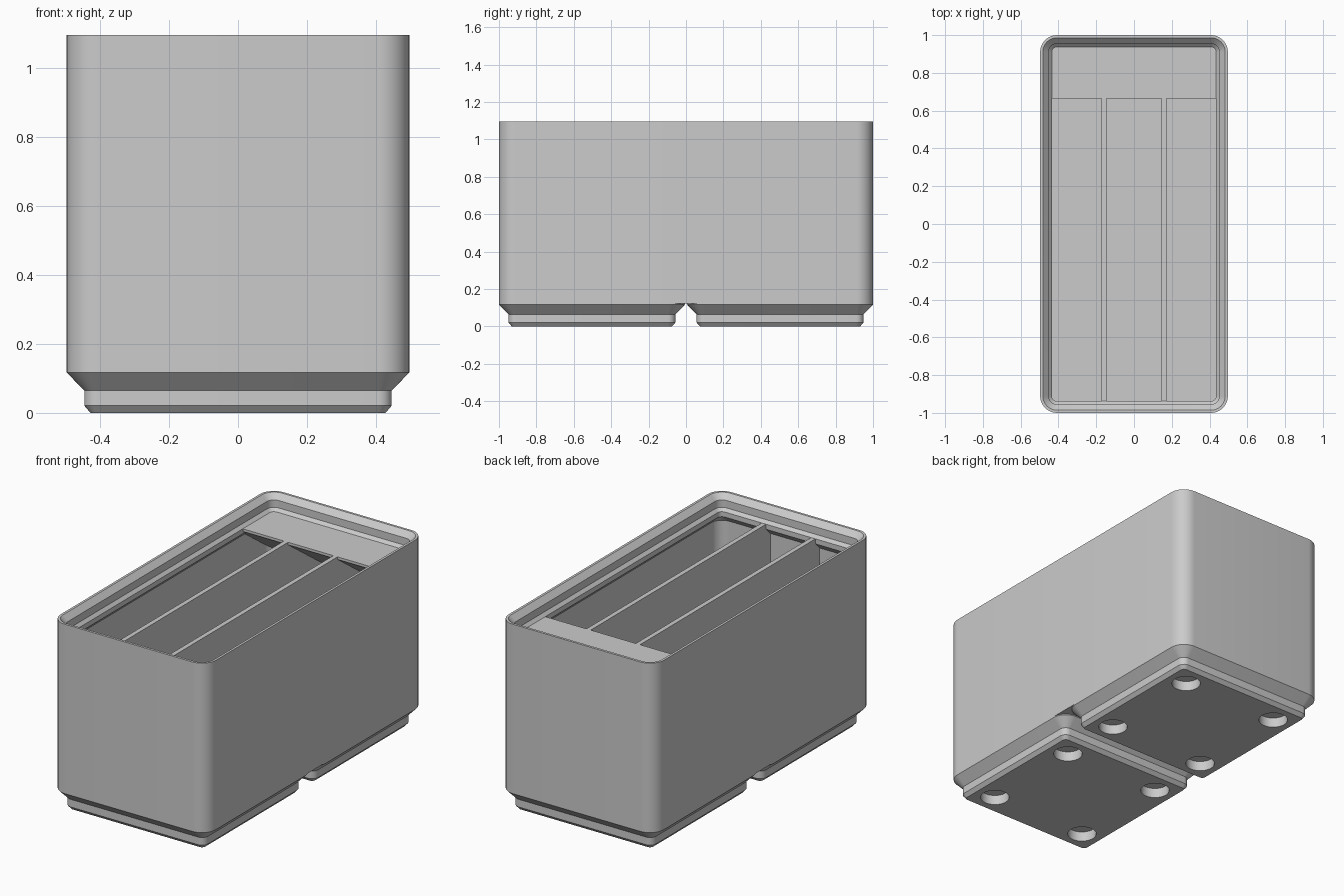
import bpy, bmesh, math

if "Cube" in bpy.data.objects:
    bpy.data.objects.remove(bpy.data.objects["Cube"], do_unlink=True)

HALF_X, HALF_Y, RADIUS = 0.497, 1.0, 0.09
RIM, SHELF_Z, FLOOR_Z, BODY_Z = 1.097, 1.006, 0.168, 0.122
CELL_Y, STEPS = 0.503, 10

grey = bpy.data.materials.new("plain_grey")
grey.use_nodes = True
color = (0.6, 0.6, 0.6, 1)
grey.diffuse_color = color
grey.node_tree.nodes["Principled BSDF"].inputs["Base Color"].default_value = color


def finish(name, bm):
    bmesh.ops.recalc_face_normals(bm, faces=bm.faces)
    mesh = bpy.data.meshes.new(name)
    bm.to_mesh(mesh)
    bm.free()
    mesh.materials.append(grey)
    obj = bpy.data.objects.new(name, mesh)
    bpy.context.collection.objects.link(obj)
    return obj


def smooth(obj):
    bpy.ops.object.select_all(action="DESELECT")
    obj.select_set(True)
    bpy.context.view_layer.objects.active = obj
    bpy.ops.object.shade_smooth_by_angle(angle=math.radians(30))


def rounded_loop(bm, hx, hy, r, z, cy):
    verts = []
    for k, (sx, sy) in enumerate([(1, 1), (-1, 1), (-1, -1), (1, -1)]):
        for i in range(STEPS + 1):
            a = math.pi / 2 * (k + i / STEPS)
            verts.append(bm.verts.new((sx * (hx - r) + r * math.cos(a),
                                       cy + sy * (hy - r) + r * math.sin(a), z)))
    return verts


def loft(name, hx, hy, profile, cy=0):
    """Closed solid through rounded rectangles given as (inset, height)."""
    bm = bmesh.new()
    loops = [rounded_loop(bm, hx - d, hy - d, RADIUS - d, z, cy) for d, z in profile]
    for a, b in zip(loops, loops[1:]):
        for i in range(len(a)):
            j = (i + 1) % len(a)
            bm.faces.new((a[i], a[j], b[j], b[i]))
    bm.faces.new(loops[0])
    bm.faces.new(loops[-1])
    return finish(name, bm)


def extrude_x(name, profile, x0, x1):
    bm = bmesh.new()
    face = bm.faces.new([bm.verts.new((x0, y, z)) for y, z in profile])
    ext = bmesh.ops.extrude_face_region(bm, geom=[face])
    moved = [v for v in ext["geom"] if isinstance(v, bmesh.types.BMVert)]
    bmesh.ops.translate(bm, verts=moved, vec=(x1 - x0, 0, 0))
    return finish(name, bm)


# Hollow bin: outer wall, stacking lip, undercut, inner wall, floor
smooth(loft("bin_body", HALF_X, HALF_Y, [
    (0, BODY_Z), (0, RIM), (0.014, RIM), (0.045, 1.066), (0.045, 1.023),
    (0.062, SHELF_Z), (0.062, 0.977), (0.023, 0.938), (0.023, FLOOR_Z)]))

# Two stepped feet with four round sockets each
for side, cy in (("front", -CELL_Y), ("back", CELL_Y)):
    foot = loft(side + "_foot", HALF_X, HALF_X, [
        (0.069, 0), (0.051, 0.021), (0.051, 0.065), (0, 0.117), (0, BODY_Z)], cy)
    bm = bmesh.new()
    for sx in (-1, 1):
        for sy in (-1, 1):
            made = bmesh.ops.create_cone(bm, cap_ends=True, segments=40,
                                         radius1=0.078, radius2=0.078, depth=0.115)
            bmesh.ops.translate(bm, verts=made["verts"],
                                vec=(sx * 0.311, cy + sy * 0.311, 0))
    cutter = finish("socket_cutter", bm)
    cutter.hide_render = True
    mod = foot.modifiers.new("sockets", "BOOLEAN")
    mod.operation, mod.solver, mod.object = "DIFFERENCE", "EXACT", cutter
    bpy.context.view_layer.objects.active = foot
    bpy.ops.object.modifier_apply(modifier=mod.name)
    bpy.data.objects.remove(cutter, do_unlink=True)
    smooth(foot)

# Two long dividers
for side, x in (("right", -0.158), ("left", 0.158)):
    extrude_x(side + "_divider", [(-0.985, FLOOR_Z - 0.02), (0.985, FLOOR_Z - 0.02),
                                  (0.985, 0.96), (0.937, SHELF_Z),
                                  (-0.937, SHELF_Z), (-0.985, 0.96)],
              x - 0.0135, x + 0.0135)

# Label shelf with sloping underside
extrude_x("label_shelf", [(0.665, SHELF_Z), (0.665, SHELF_Z - 0.015),
                          (0.965, 0.775), (0.965, 0.96), (0.938, SHELF_Z)], -0.47, 0.47)
